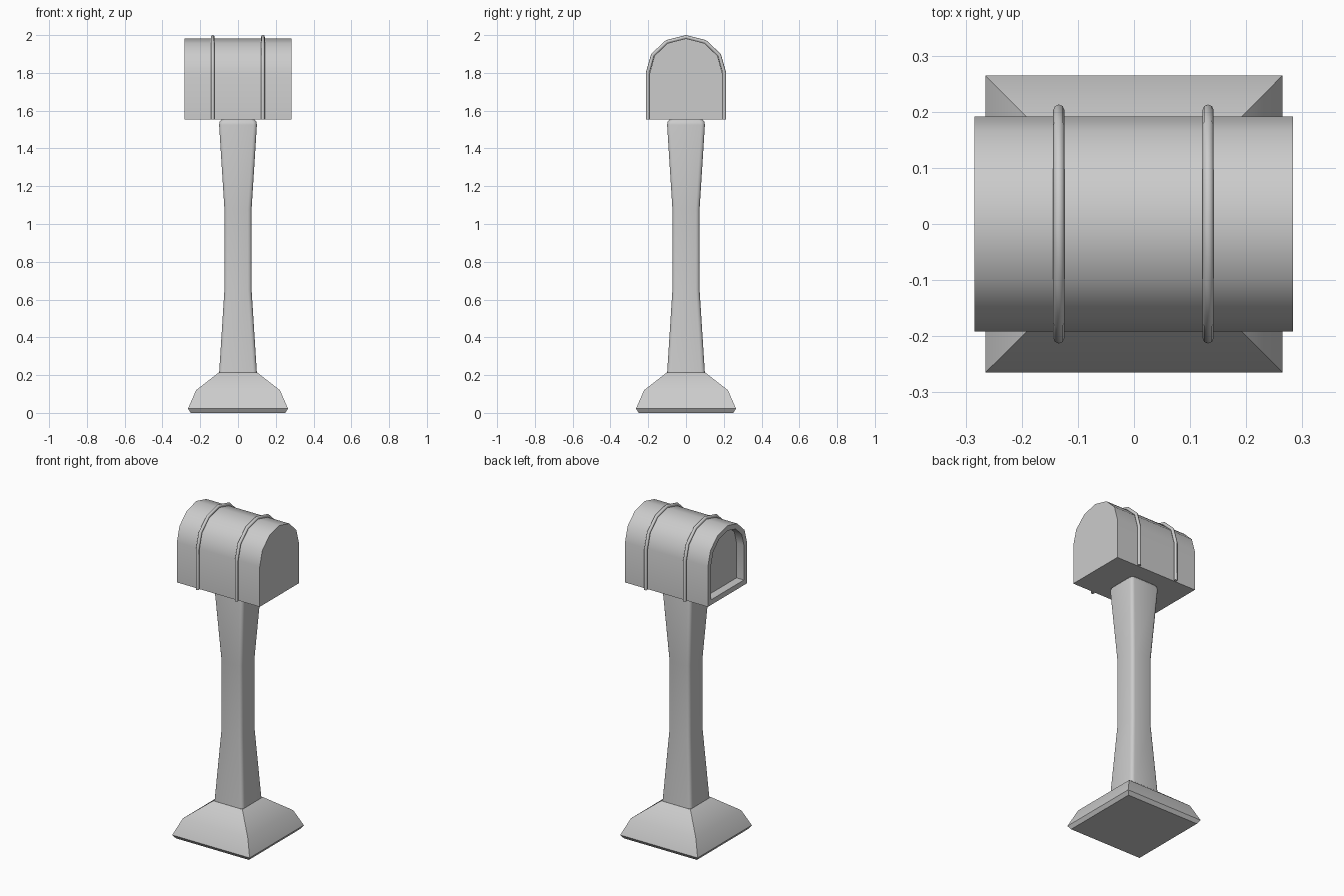
import bpy
import bmesh
from math import sin, cos, pi, radians

cube = bpy.data.objects.get("Cube")
if cube:
    bpy.data.objects.remove(cube, do_unlink=True)

GREY = (0.6, 0.6, 0.6, 1.0)
grey = bpy.data.materials.new("plain grey")
grey.use_nodes = True
grey.diffuse_color = GREY
grey.node_tree.nodes["Principled BSDF"].inputs["Base Color"].default_value = GREY


def smooth(obj, degrees):
    bpy.ops.object.select_all(action="DESELECT")
    obj.select_set(True)
    bpy.context.view_layer.objects.active = obj
    bpy.ops.object.shade_smooth_by_angle(angle=radians(degrees))


def loft(name, rings, degrees):
    """Skin a list of equal-sized point rings and cap both ends."""
    bm = bmesh.new()
    rows = [[bm.verts.new(p) for p in ring] for ring in rings]
    for low, high in zip(rows, rows[1:]):
        for i in range(len(low)):
            j = (i + 1) % len(low)
            bm.faces.new((low[i], low[j], high[j], high[i]))
    bm.faces.new(rows[0][::-1])
    bm.faces.new(rows[-1])
    bmesh.ops.recalc_face_normals(bm, faces=bm.faces)
    mesh = bpy.data.meshes.new(name)
    bm.to_mesh(mesh)
    bm.free()
    mesh.materials.append(grey)
    obj = bpy.data.objects.new(name, mesh)
    bpy.context.collection.objects.link(obj)
    smooth(obj, degrees)
    return obj


def square(half, z, radius=0.0, steps=0):
    """Square ring, with rounded corners when steps is set."""
    ring = []
    for k, (sx, sy) in enumerate([(1, 1), (-1, 1), (-1, -1), (1, -1)]):
        for s in range(steps + 1):
            a = (k + (s / steps if steps else 0)) * pi / 2
            c = half - radius
            ring.append((sx * c + radius * cos(a), sy * c + radius * sin(a), z))
    return ring


def arch(half, bottom, spring, top):
    """Arched outline in y and z, from one foot over the crown to the other."""
    pts = [(half * cos(i * pi / 6), spring + (top - spring) * sin(i * pi / 6))
           for i in range(7)]
    return [(half, bottom)] + pts + [(-half, bottom)]


def at_x(x, outline):
    return [(x, y, z) for y, z in outline]


# Flared foot
loft("base", [square(h, z) for h, z in
              [(0.25, 0), (0.265, 0.022), (0.222, 0.12), (0.10, 0.215)]], 35)

# Waisted post with rounded corners
loft("post", [square(h, z, 0.02, 3) for h, z in
              [(0.10, 0.21), (0.072, 0.65), (0.072, 1.08), (0.10, 1.525),
               (0.097, 1.542), (0.088, 1.552)]], 40)

# Arched box, closed at one end and recessed at the other
outer = arch(0.192, 1.552, 1.80, 1.982)
inner = arch(0.160, 1.584, 1.80, 1.950)
loft("box", [at_x(0.283, outer), at_x(-0.284, outer),
             at_x(-0.284, inner), at_x(-0.234, inner)], 35)

# Round bands over the box
for side, x in (("left", 0.132), ("right", -0.134)):
    curve = bpy.data.curves.new(side + "_band", "CURVE")
    curve.dimensions = "3D"
    curve.bevel_depth = 0.01
    curve.bevel_resolution = 2
    curve.use_fill_caps = True
    path = at_x(x, arch(0.203, 1.552, 1.80, 1.99))
    spline = curve.splines.new("POLY")
    spline.points.add(len(path) - 1)
    for point, co in zip(spline.points, path):
        point.co = (*co, 1)
    curve.materials.append(grey)
    band = bpy.data.objects.new(side + "_band", curve)
    bpy.context.collection.objects.link(band)
    bpy.ops.object.select_all(action="DESELECT")
    band.select_set(True)
    bpy.context.view_layer.objects.active = band
    bpy.ops.object.convert(target="MESH")
    smooth(bpy.context.view_layer.objects.active, 65)
